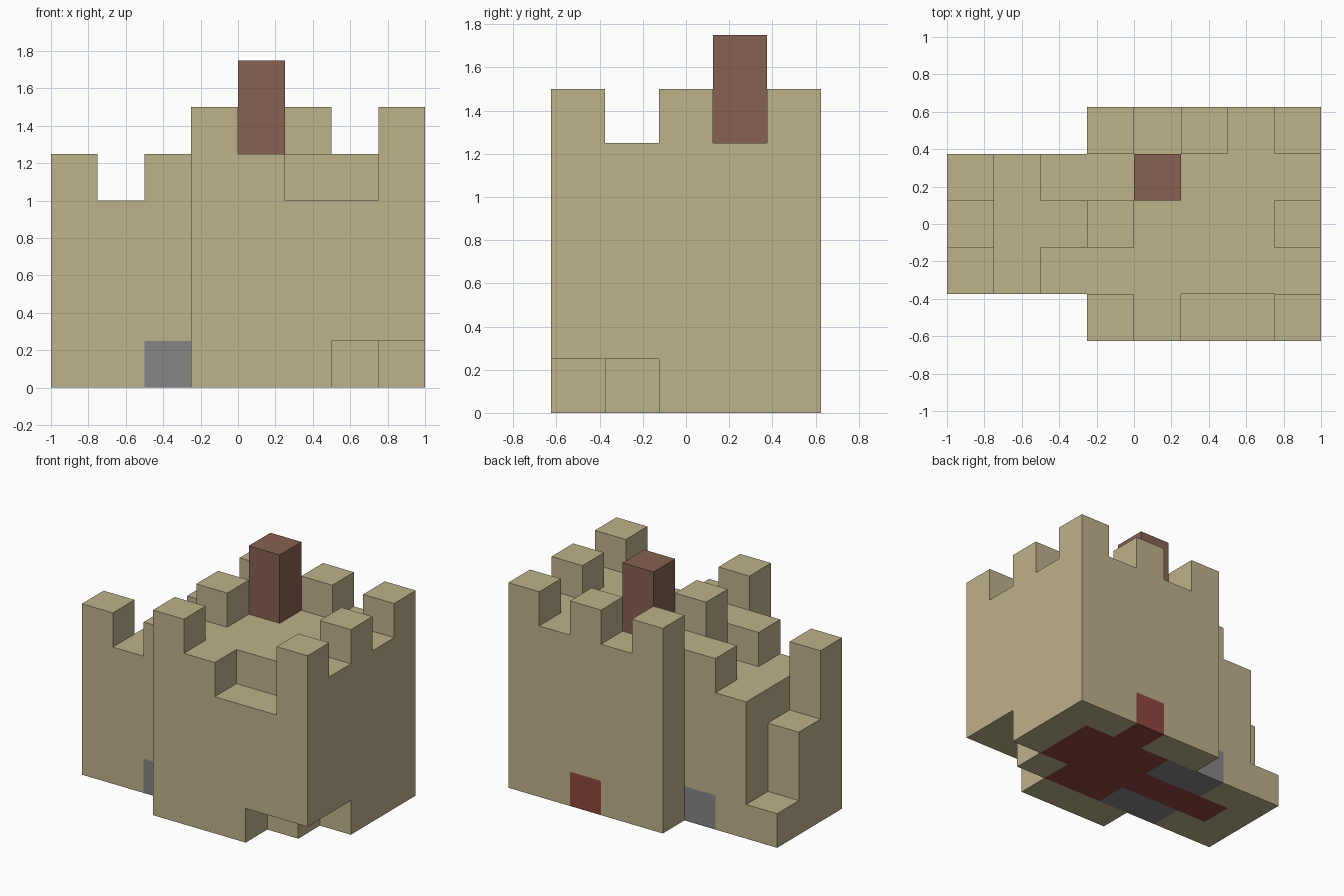
import bpy
import bmesh
from mathutils import Vector

if "Cube" in bpy.data.objects:
    bpy.data.objects.remove(bpy.data.objects["Cube"], do_unlink=True)

UNIT = 0.25                              # edge of one building block
ORIGIN = Vector((-1.0, -0.625, 0.0))     # front corner of the block grid
DIRECTIONS = [(1, 0, 0), (-1, 0, 0), (0, 1, 0), (0, -1, 0), (0, 0, 1), (0, 0, -1)]


def material(name, rgb):
    mat = bpy.data.materials.new(name)
    mat.use_nodes = True
    mat.diffuse_color = (*rgb, 1)
    mat.node_tree.nodes["Principled BSDF"].inputs["Base Color"].default_value = (*rgb, 1)
    return mat


sand = material("sandstone", (0.515, 0.445, 0.258))
brown = material("brown_clay", (0.242, 0.122, 0.084))
grey = material("grey_stone", (0.235, 0.235, 0.24))
red = material("dark_red", (0.279, 0.061, 0.047))

blocks = {}      # grid cell -> part name
colours = {}     # part name -> material


def fill(part, mat, xs, ys, zs):
    """Fill a box of cells, given as (start, end) per axis, with one part."""
    colours[part] = mat
    for x in range(*xs):
        for y in range(*ys):
            for z in range(*zs):
                blocks[x, y, z] = part


def carve(xs, ys, zs):
    for x in range(*xs):
        for y in range(*ys):
            for z in range(*zs):
                blocks.pop((x, y, z), None)


# Keep with a sunken front parapet and an undercut corner
fill("keep", sand, (3, 8), (0, 5), (0, 5))
carve((5, 7), (0, 1), (4, 5))
carve((6, 8), (0, 1), (0, 1))
carve((7, 8), (1, 2), (0, 1))

# Battlements of the keep
for x, y in [(3, 0), (7, 0), (3, 2), (7, 2), (3, 4), (5, 4), (7, 4)]:
    fill("keep_battlements", sand, (x, x + 1), (y, y + 1), (5, 6))

# Side wing, its raised corners and the stepped end wall
fill("wing", sand, (1, 3), (1, 4), (0, 4))
for y in (1, 3):
    fill("wing_battlements", sand, (2, 3), (y, y + 1), (4, 5))
for y, height in [(1, 5), (2, 3), (3, 1)]:
    fill("stepped_wall", sand, (0, 1), (y, y + 1), (0, height))

# Chimney
fill("chimney", brown, (4, 5), (3, 4), (5, 7))

# Red floor with its back doorway
fill("floor", red, (4, 7), (2, 4), (0, 1))
fill("floor", red, (4, 6), (1, 2), (0, 1))
fill("floor", red, (1, 4), (2, 3), (0, 1))
fill("back_door", red, (5, 6), (4, 5), (0, 1))

# Grey gate blocks on both sides of the wing
for part, y in [("front_gate", 1), ("back_gate", 3)]:
    fill(part, grey, (2, 4), (y, y + 1), (0, 1))


def build(part):
    """Make the outer skin of a part, merging flat neighbouring faces."""
    bm = bmesh.new()
    for cell, owner in blocks.items():
        if owner != part:
            continue
        centre = Vector(cell) + Vector((0.5, 0.5, 0.5))
        for direction in DIRECTIONS:
            normal = Vector(direction)
            if tuple(a + b for a, b in zip(cell, direction)) in blocks:
                continue
            u = Vector((normal.y, normal.z, normal.x))
            v = normal.cross(u)
            corners = [(-1, -1), (1, -1), (1, 1), (-1, 1)]
            bm.faces.new([bm.verts.new(ORIGIN + UNIT * (centre + (normal + a * u + b * v) / 2))
                          for a, b in corners])
    bmesh.ops.remove_doubles(bm, verts=bm.verts[:], dist=0.001)
    bmesh.ops.dissolve_limit(bm, angle_limit=0.01, verts=bm.verts[:], edges=bm.edges[:])
    mesh = bpy.data.meshes.new(part)
    bm.to_mesh(mesh)
    bm.free()
    mesh.materials.append(colours[part])
    bpy.context.scene.collection.objects.link(bpy.data.objects.new(part, mesh))


for part in colours:
    build(part)
